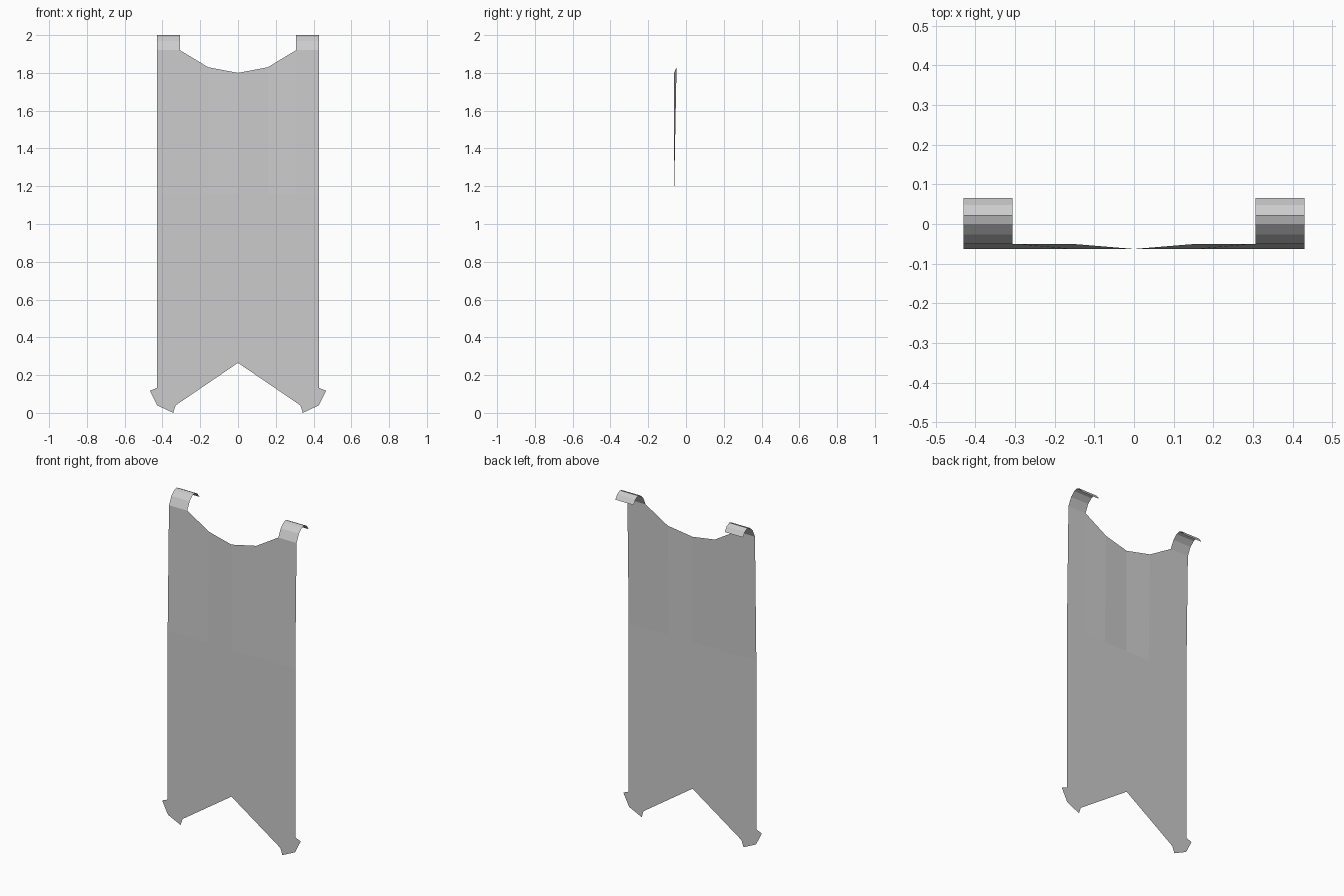
import bpy

if "Cube" in bpy.data.objects:
    bpy.data.objects.remove(bpy.data.objects["Cube"])

HALF_W = 0.43      # half width of the cloth
TAB_X = 0.307      # inner edge of the hanging tabs
FOLD_Z = 1.16      # height where the cloth starts leaning back
FRONT_Y = -0.063   # plane of the hanging cloth
TOP_Y = -0.05      # depth at the upper edge


def mirrored_sheet(name, verts, faces):
    """One-sided half sheet, mirrored across x = 0."""
    mesh = bpy.data.meshes.new(name)
    mesh.from_pydata(verts, [], faces)
    mesh.update()
    obj = bpy.data.objects.new(name, mesh)
    bpy.context.collection.objects.link(obj)
    mod = obj.modifiers.new("mirror", 'MIRROR')
    mod.use_clip = True
    mod.merge_threshold = 0.0005
    return obj


# Banner cloth: scooped top, leaning upper part, flat lower part
neck = [(0, FRONT_Y, 1.80), (0.158, TOP_Y, 1.83),
        (TAB_X, TOP_Y, 1.92), (HALF_W, TOP_Y, 1.92)]
fold = [(x, FRONT_Y, FOLD_Z) for x, _, _ in neck]
# Swallowtail hem with a small pointed cap on each tail
hem = [(x, FRONT_Y, z) for x, z in [
    (0, 0.265), (0.33, 0.04), (0.343, 0.0), (0.428, 0.04),
    (0.467, 0.117), (HALF_W, 0.132)]]
faces = [(i + 4, i + 5, i + 1, i) for i in range(3)]
faces.append(tuple(range(8, 14)) + (7, 6, 5, 4))
mirrored_sheet("banner_cloth", neck + fold + hem, faces)

# Hanging tabs: strips curling backwards over a rail
curl = [(TOP_Y, 1.92), (-0.027, 1.968), (0.0, 1.993),
        (0.022, 2.0), (0.048, 1.987), (0.066, 1.96)]
tab_verts = [(x, y, z) for y, z in curl for x in (TAB_X, HALF_W)]
tab_faces = [(2 * i, 2 * i + 1, 2 * i + 3, 2 * i + 2)
             for i in range(len(curl) - 1)]
mirrored_sheet("hanging_tabs", tab_verts, tab_faces)
